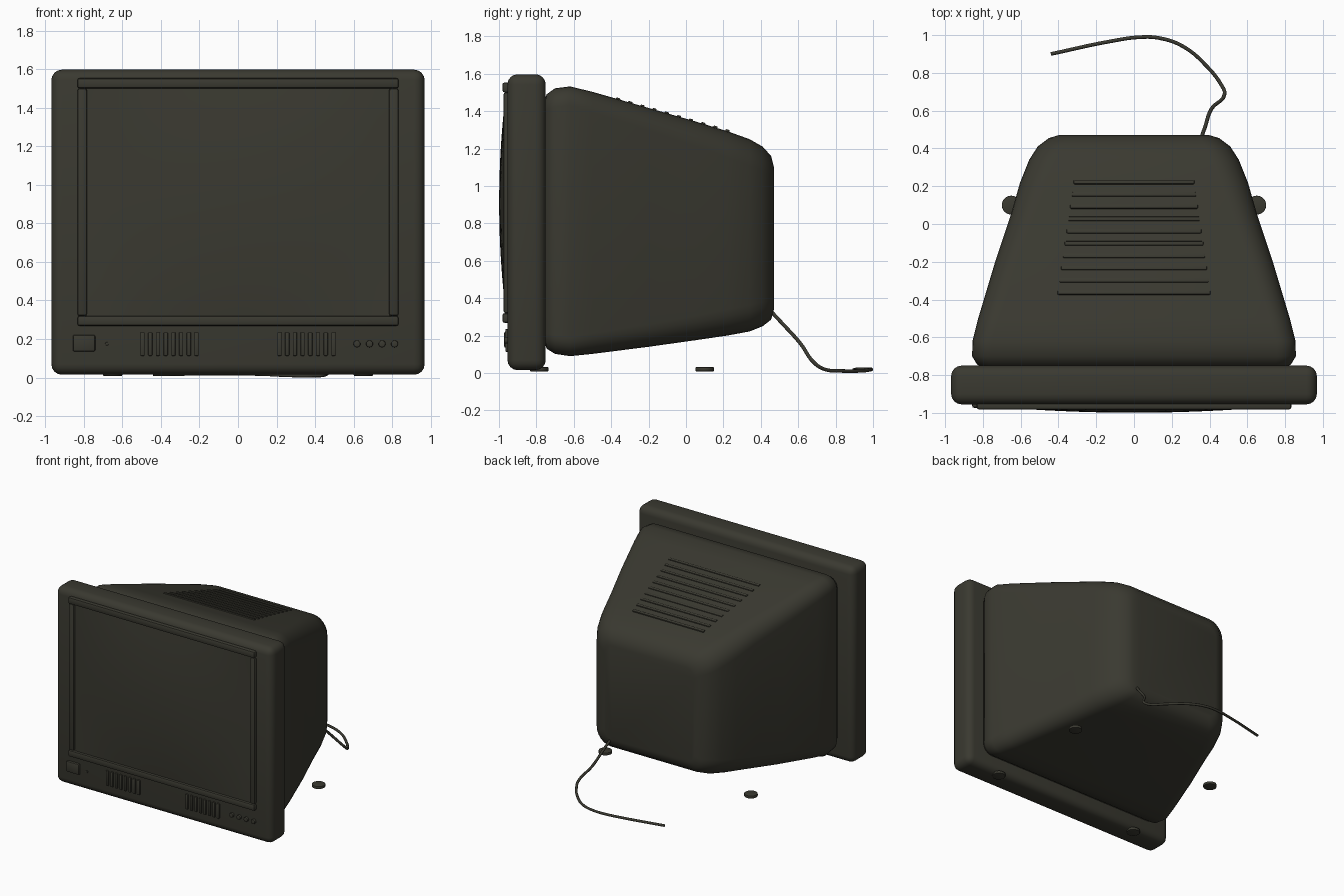
import bpy, bmesh, math
from mathutils import Matrix

if "Cube" in bpy.data.objects:
    bpy.data.objects.remove(bpy.data.objects["Cube"])

mat = bpy.data.materials.new("dark olive plastic")
mat.diffuse_color = (0.042, 0.041, 0.030, 1)
mat.use_nodes = True
mat.node_tree.nodes["Principled BSDF"].inputs["Base Color"].default_value = mat.diffuse_color


def finish(name, bm, angle=40):
    bmesh.ops.recalc_face_normals(bm, faces=bm.faces)
    me = bpy.data.meshes.new(name)
    bm.to_mesh(me)
    bm.free()
    me.materials.append(mat)
    ob = bpy.data.objects.new(name, me)
    bpy.context.collection.objects.link(ob)
    bpy.ops.object.select_all(action='DESELECT')
    ob.select_set(True)
    bpy.context.view_layer.objects.active = ob
    bpy.ops.object.shade_smooth_by_angle(angle=math.radians(angle))
    return ob


def box(name, x, y, z, bevel=0.008, segs=2, tilt=0):
    """Bevelled box from (min, max) ranges, optionally tilted about x."""
    bm = bmesh.new()
    size = [b - a for a, b in (x, y, z)]
    mid = [(a + b) / 2 for a, b in (x, y, z)]
    bmesh.ops.create_cube(bm, size=1, matrix=Matrix.Diagonal((*size, 1)))
    bmesh.ops.bevel(bm, geom=bm.edges[:], offset=bevel, segments=segs,
                    profile=0.5, affect='EDGES', clamp_overlap=True)
    bm.transform(Matrix.Translation(mid) @ Matrix.Rotation(tilt, 4, 'X'))
    return finish(name, bm)


def disc(name, loc, r, depth, axis_y=False, bevel=0.004, n=24):
    bm = bmesh.new()
    bmesh.ops.create_cone(bm, cap_ends=True, segments=n, radius1=r, radius2=r, depth=depth)
    rims = [e for e in bm.edges if abs(e.verts[0].co.z - e.verts[1].co.z) < 1e-6]
    bmesh.ops.bevel(bm, geom=rims, offset=bevel, segments=2, profile=0.5, affect='EDGES')
    rot = Matrix.Rotation(math.pi / 2 if axis_y else 0, 4, 'X')
    bm.transform(Matrix.Translation(loc) @ rot)
    return finish(name, bm)


# Front bezel
box("front_bezel", (-0.968, 0.968), (-0.955, -0.75), (0.015, 1.597), 0.055, 4)

# Raised trim around the screen
box("trim_top", (-0.833, 0.833), (-0.982, -0.94), (1.5, 1.553), 0.012)
box("trim_bottom", (-0.833, 0.833), (-0.982, -0.94), (0.268, 0.32), 0.012)
for side, s in (("left", -1), ("right", 1)):
    box("trim_" + side, sorted((s * 0.783, s * 0.833)), (-0.976, -0.94), (0.32, 1.5), 0.012)

# Bulging picture tube face
bm = bmesh.new()
bmesh.ops.create_grid(bm, x_segments=24, y_segments=20, size=1)
for v in bm.verts:
    u, w = v.co.x, v.co.y
    v.co = (u * 0.785, -0.963 - 0.036 * (1 - u * u) * (1 - w * w), 0.91 + w * 0.592)
if sum(f.normal.y for f in bm.faces) > 0:
    bmesh.ops.reverse_faces(bm, faces=bm.faces)
edges = [e for e in bm.edges if e.is_boundary]
rim = bmesh.ops.extrude_edge_only(bm, edges=edges)["geom"]
for v in rim:
    if isinstance(v, bmesh.types.BMVert):
        v.co.y = -0.945
bmesh.ops.holes_fill(bm, edges=[e for e in bm.edges if e.is_boundary], sides=0)
finish("screen", bm)

# Rear housing: rounded-rectangle rings (y, half width, bottom, top, corner radius)
rings = [(-0.76, 0.79, 0.17, 1.45, 0.06), (-0.745, 0.83, 0.13, 1.49, 0.08),
         (-0.70, 0.857, 0.102, 1.522, 0.10), (-0.62, 0.855, 0.09, 1.532, 0.10),
         (-0.50, 0.825, 0.102, 1.503, 0.11), (-0.20, 0.735, 0.14, 1.417, 0.12),
         (0.05, 0.652, 0.175, 1.345, 0.13), (0.22, 0.603, 0.20, 1.293, 0.14),
         (0.34, 0.555, 0.222, 1.25, 0.14), (0.41, 0.51, 0.25, 1.21, 0.13),
         (0.455, 0.45, 0.285, 1.16, 0.10), (0.47, 0.40, 0.34, 1.10, 0.07)]
bm = bmesh.new()
loops = []
for y, hw, z0, z1, r in rings:
    loop = []
    corners = ((hw - r, z1 - r), (r - hw, z1 - r), (r - hw, z0 + r), (hw - r, z0 + r))
    for c, (cx, cz) in enumerate(corners):
        for k in range(7):
            a = math.pi / 2 * (c + k / 6)
            loop.append(bm.verts.new((cx + r * math.cos(a), y, cz + r * math.sin(a))))
    loops.append(loop)
for a, b in zip(loops, loops[1:]):
    for i in range(len(a)):
        j = (i + 1) % len(a)
        bm.faces.new((a[i], a[j], b[j], b[i]))
bm.faces.new(loops[0])
bm.faces.new(loops[-1])
finish("rear_housing", bm, 60)

# Cooling ribs on the sloping top
slope = -0.289
for i in range(10):
    y = -0.365 + i * 0.065
    hw = 0.405 - i * 0.0095
    z = 1.532 + slope * (y + 0.62)
    box(f"top_rib_{i}", (-hw, hw), (y - 0.012, y + 0.012), (z - 0.015, z + 0.013),
        0.006, 2, math.atan(slope))

# Speaker slats on both sides of the lower bezel
for side, s in (("left", -1), ("right", 1)):
    for i in range(8):
        x = s * (0.215 + i * 0.04)
        box(f"speaker_slat_{side}_{i}", (x - 0.011, x + 0.011), (-0.966, -0.94),
            (0.113, 0.235), 0.005)

# Power button, indicator lamp and control knobs
box("power_button", (-0.857, -0.74), (-0.973, -0.94), (0.135, 0.222), 0.01)
disc("indicator_lamp", (-0.68, -0.955, 0.175), 0.009, 0.016, True, 0.003, 12)
for i in range(4):
    disc(f"knob_{i}", (0.617 + i * 0.065, -0.957, 0.175), 0.018, 0.03, True)

# Feet
for s in (-1, 1):
    for y, part in ((-0.785, "front"), (0.1, "rear")):
        disc(f"{part}_foot_{'left' if s < 0 else 'right'}", (s * 0.65, y, 0.02), 0.05, 0.022)

# Power cable, trailing onto the floor behind
path = [(0.35, 0.44, 0.345), (0.375, 0.51, 0.27), (0.41, 0.61, 0.16), (0.48, 0.69, 0.05),
        (0.46, 0.74, 0.02), (0.39, 0.83, 0.011), (0.26, 0.94, 0.012), (0.13, 0.985, 0.018),
        (0.03, 0.989, 0.02), (-0.12, 0.968, 0.02), (-0.44, 0.90, 0.018)]
cu = bpy.data.curves.new("power_cable", 'CURVE')
cu.dimensions = '3D'
cu.bevel_depth = 0.01
cu.bevel_resolution = 2
cu.use_fill_caps = True
cu.resolution_u = 5
sp = cu.splines.new('BEZIER')
sp.bezier_points.add(len(path) - 1)
for p, co in zip(sp.bezier_points, path):
    p.co = co
    p.handle_left_type = p.handle_right_type = 'AUTO'
cu.materials.append(mat)
bpy.context.collection.objects.link(bpy.data.objects.new("power_cable", cu))
